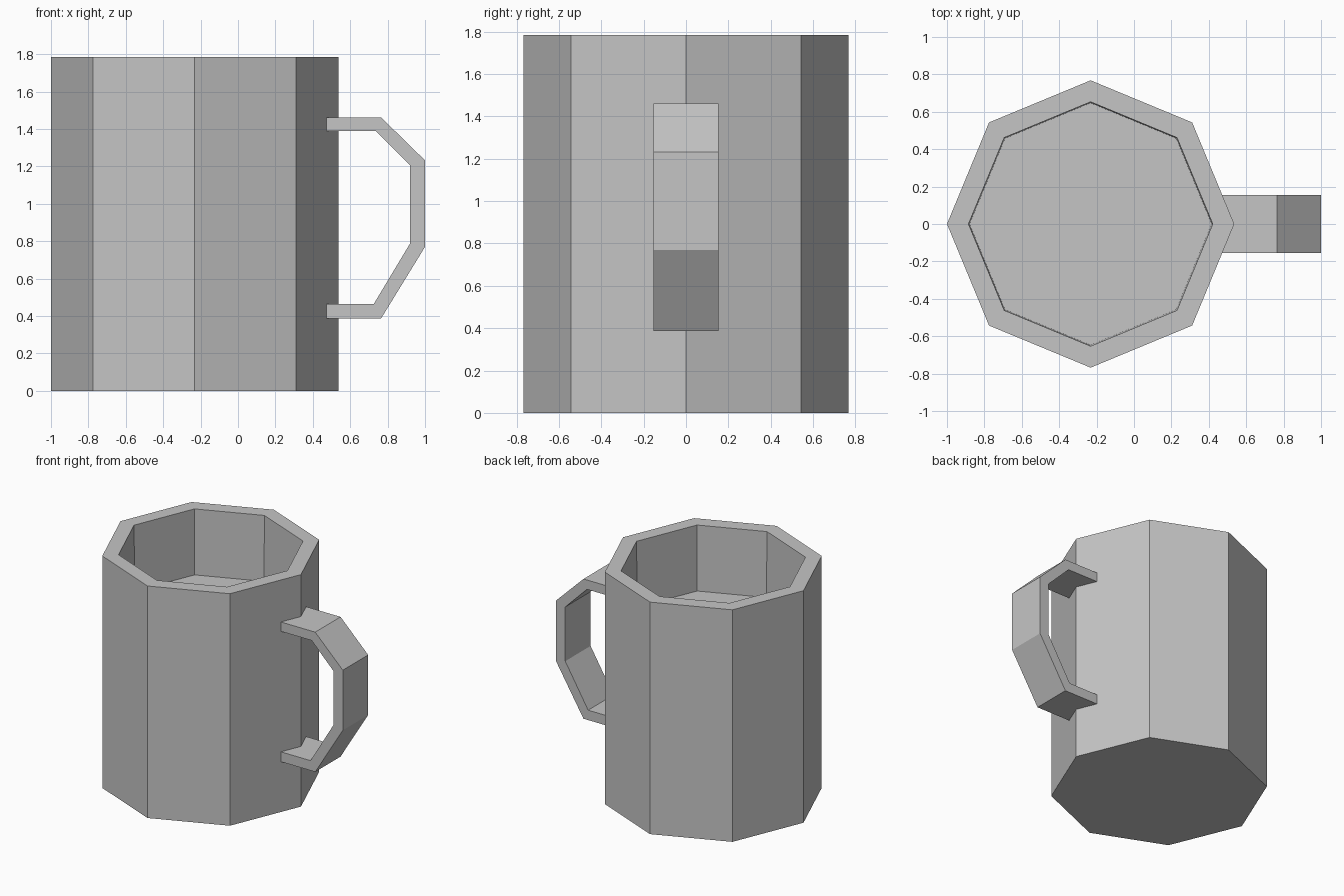
import bpy
import bmesh
from math import cos, sin, pi

cube = bpy.data.objects.get("Cube")
if cube:
    bpy.data.objects.remove(cube, do_unlink=True)

SIDES = 8
CENTRE_X = -0.232

# One plain grey for the whole mug
grey = bpy.data.materials.new("light_grey")
grey.use_nodes = True
colour = (0.56, 0.56, 0.56, 1)
grey.diffuse_color = colour
grey.node_tree.nodes["Principled BSDF"].inputs["Base Color"].default_value = colour


def finish(bm, name):
    """Turn a bmesh into a flat-shaded grey object."""
    bmesh.ops.recalc_face_normals(bm, faces=bm.faces)
    mesh = bpy.data.meshes.new(name)
    bm.to_mesh(mesh)
    bm.free()
    mesh.materials.append(grey)
    obj = bpy.data.objects.new(name, mesh)
    bpy.context.collection.objects.link(obj)
    return obj


def lathe(name, profile):
    """Join octagonal rings of (radius, height) and cap both ends."""
    bm = bmesh.new()
    rings = []
    for radius, z in profile:
        angles = [2 * pi * i / SIDES for i in range(SIDES)]
        rings.append([bm.verts.new((CENTRE_X + radius * cos(a), radius * sin(a), z))
                      for a in angles])
    for low, high in zip(rings, rings[1:]):
        for i in range(SIDES):
            j = (i + 1) % SIDES
            bm.faces.new((low[i], low[j], high[j], high[i]))
    bm.faces.new(rings[0])
    bm.faces.new(rings[-1])
    return finish(bm, name)


def strap(name, outer, inner, half_width):
    """Sweep a band between two matching side outlines across y."""
    bm = bmesh.new()
    sections = []
    for (xo, zo), (xi, zi) in zip(outer, inner):
        corners = [(xo, -half_width, zo), (xo, half_width, zo),
                   (xi, half_width, zi), (xi, -half_width, zi)]
        sections.append([bm.verts.new(c) for c in corners])
    for a, b in zip(sections, sections[1:]):
        for i in range(4):
            j = (i + 1) % 4
            bm.faces.new((a[i], a[j], b[j], b[i]))
    bm.faces.new(sections[0])
    bm.faces.new(sections[-1])
    return finish(bm, name)


# Cup: base, outer wall, rim, inner wall and raised inner floor
lathe("mug_body", [(0.768, 0), (0.768, 1.785), (0.653, 1.785), (0.647, 1.28)])

# Angular handle, its ends sunk into the wall
strap("handle",
      outer=[(0.44, 1.462), (0.765, 1.462), (1.0, 1.232),
             (1.0, 0.77), (0.765, 0.387), (0.44, 0.387)],
      inner=[(0.44, 1.39), (0.735, 1.39), (0.92, 1.205),
             (0.92, 0.788), (0.725, 0.463), (0.44, 0.463)],
      half_width=0.154)
